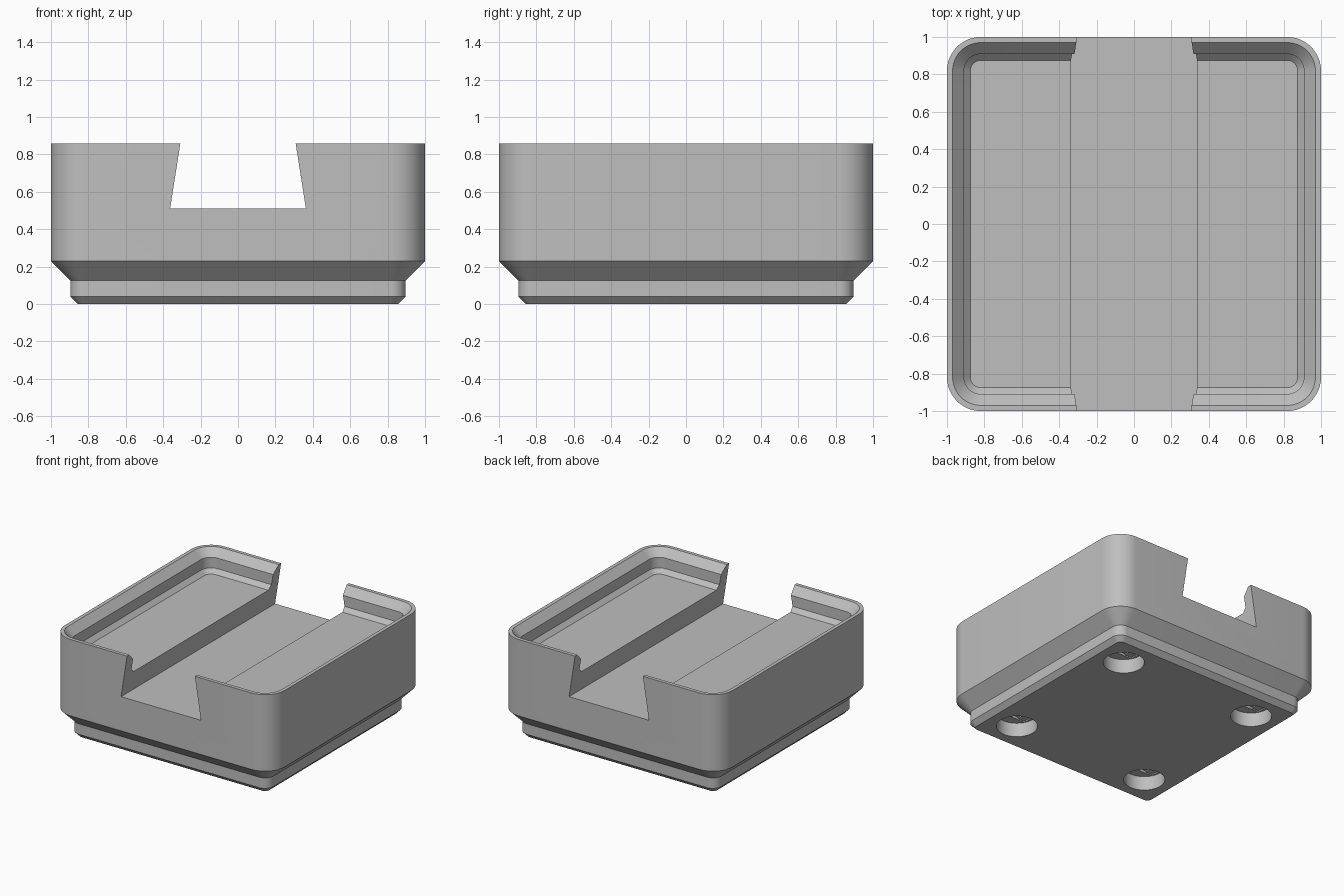
import bpy, bmesh, math
from mathutils import Matrix

default = bpy.data.objects.get("Cube")
if default:
    bpy.data.objects.remove(default, do_unlink=True)

grey = bpy.data.materials.new("light grey plastic")
grey.use_nodes = True
colour = (0.52, 0.52, 0.52, 1)
grey.diffuse_color = colour
grey.node_tree.nodes["Principled BSDF"].inputs["Base Color"].default_value = colour

CORNER = 0.181
SEGMENTS = 12


def make_object(name, bm):
    bmesh.ops.recalc_face_normals(bm, faces=bm.faces)
    mesh = bpy.data.meshes.new(name)
    bm.to_mesh(mesh)
    bm.free()
    mesh.materials.append(grey)
    obj = bpy.data.objects.new(name, mesh)
    bpy.context.collection.objects.link(obj)
    return obj


def rounded_ring(bm, inset, z):
    """Rounded square loop, offset inwards from the outer wall."""
    radius, centre = CORNER - inset, 1 - CORNER
    ring = []
    for corner in range(4):
        start = corner * math.pi / 2
        cx = centre * (1 if corner in (0, 3) else -1)
        cy = centre * (1 if corner < 2 else -1)
        for i in range(SEGMENTS + 1):
            a = start + math.pi / 2 * i / SEGMENTS
            ring.append(bm.verts.new((cx + radius * math.cos(a), cy + radius * math.sin(a), z)))
    return ring


def cut(target, cutter):
    mod = target.modifiers.new("cut", 'BOOLEAN')
    mod.operation = 'DIFFERENCE'
    mod.solver = 'EXACT'
    mod.object = cutter
    bpy.context.view_layer.objects.active = target
    bpy.ops.object.modifier_apply(modifier=mod.name)
    bpy.data.objects.remove(cutter, do_unlink=True)


def box(name, centre, size):
    bm = bmesh.new()
    bmesh.ops.create_cube(bm, size=1, matrix=Matrix.Translation(centre) @ Matrix.Diagonal((*size, 1)))
    return make_object(name, bm)


def cylinder(name, x, y, radius, top):
    bm = bmesh.new()
    bottom = -0.05
    bmesh.ops.create_cone(bm, cap_ends=True, segments=48, radius1=radius, radius2=radius,
                          depth=top - bottom, matrix=Matrix.Translation((x, y, (top + bottom) / 2)))
    return make_object(name, bm)


# Body: stepped foot, outer wall, then the stacking lip down to the floor (inset, height)
profile = [(0.142, 0), (0.104, 0.039), (0.104, 0.125), (0, 0.229), (0, 0.857),
           (0.03, 0.857), (0.091, 0.796), (0.091, 0.709), (0.125, 0.675)]
bm = bmesh.new()
rings = [rounded_ring(bm, inset, z) for inset, z in profile]
for low, high in zip(rings, rings[1:]):
    for i in range(len(low)):
        j = (i + 1) % len(low)
        bm.faces.new((low[i], low[j], high[j], high[i]))
bm.faces.new(rings[0])
bm.faces.new(rings[-1])
body = make_object("dovetail_block", bm)

# Dovetail channel from front to back
bm = bmesh.new()
outline = [(-0.363, 0.51), (0.363, 0.51), (0.286, 1.0), (-0.286, 1.0)]
face = bm.faces.new([bm.verts.new((x, -1.2, z)) for x, z in outline])
extruded = bmesh.ops.extrude_face_region(bm, geom=[face])["geom"]
bmesh.ops.translate(bm, vec=(0, 2.4, 0), verts=[v for v in extruded if isinstance(v, bmesh.types.BMVert)])
cut(body, make_object("channel_cutter", bm))

# Magnet holes with a bridging slot, a square step and a screw hole above
screw, magnet, depth, step = 0.072, 0.155, 0.116, 0.01
for sx in (-1, 1):
    for sy in (-1, 1):
        x, y = sx * 0.625, sy * 0.625
        cut(body, cylinder("magnet_cutter", x, y, magnet, depth))
        cut(body, box("slot_cutter", (x, y, depth), (0.27, 2 * screw, 2 * step)))
        cut(body, box("square_cutter", (x, y, depth + step), (2 * screw, 2 * screw, 2 * step)))
        cut(body, cylinder("screw_cutter", x, y, screw - 0.001, 0.289))

bpy.ops.object.select_all(action='DESELECT')
body.select_set(True)
bpy.context.view_layer.objects.active = body
bpy.ops.object.shade_smooth_by_angle(angle=math.radians(25))
